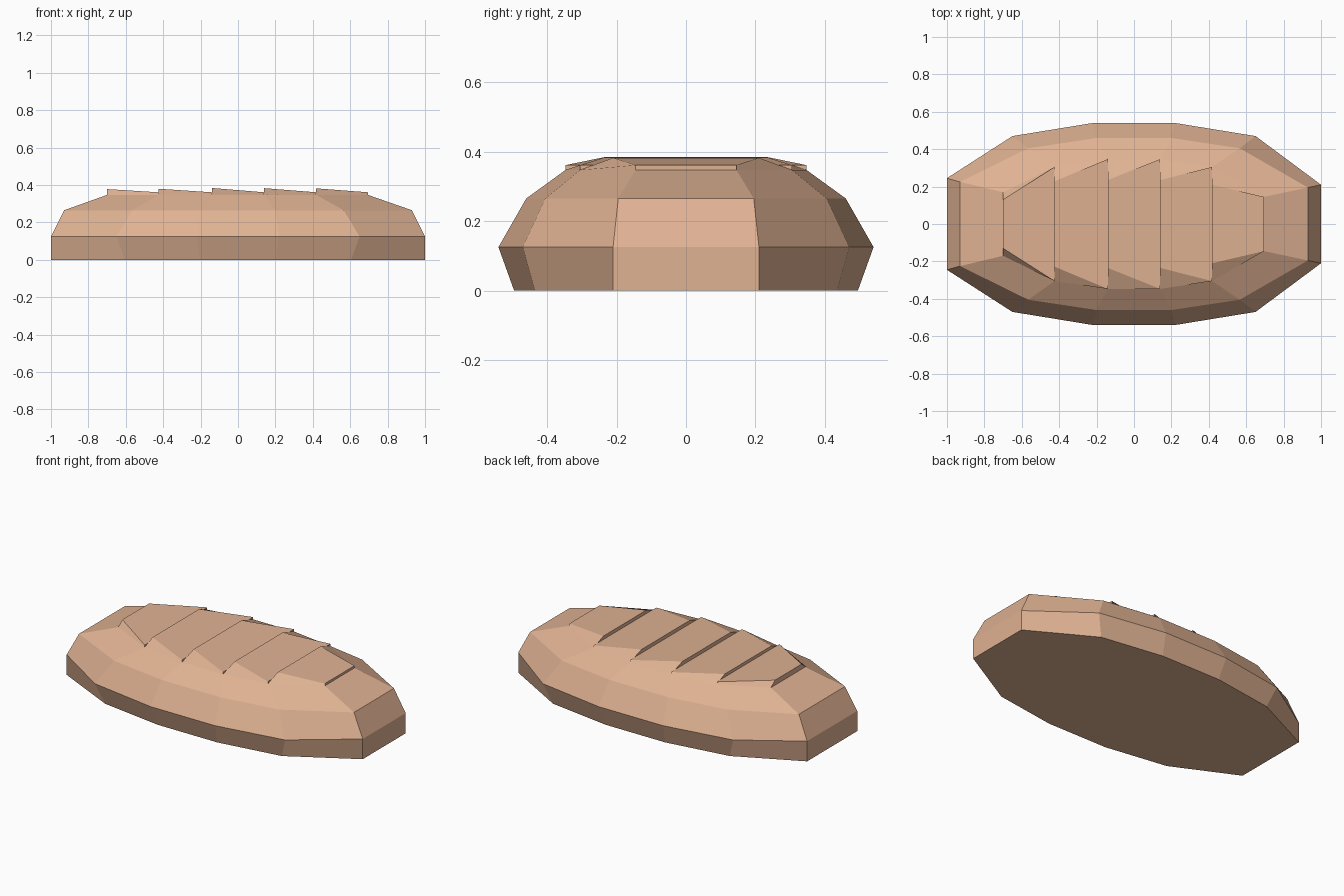
import bpy, bmesh

if "Cube" in bpy.data.objects:
    bpy.data.objects.remove(bpy.data.objects["Cube"])

crust = bpy.data.materials.new("bread_crust")
crust.diffuse_color = (0.74, 0.445, 0.29, 1)
crust.use_nodes = True
crust.node_tree.nodes["Principled BSDF"].inputs["Base Color"].default_value = crust.diffuse_color


def make_object(name, verts, faces):
    bm = bmesh.new()
    vs = [bm.verts.new(v) for v in verts]
    for f in faces:
        bm.faces.new([vs[i] for i in f])
    mesh = bpy.data.meshes.new(name)
    bm.to_mesh(mesh)
    bm.free()
    mesh.materials.append(crust)
    obj = bpy.data.objects.new(name, mesh)
    bpy.context.collection.objects.link(obj)


# Loaf cross-sections: height, x stations, half widths at the stations
levels = [
    (0.0, (-1, -0.605, -0.205, 0.205, 0.605, 1), (0.245, 0.435, 0.495, 0.495, 0.435, 0.21)),
    (0.125, (-1, -0.65, -0.22, 0.22, 0.65, 1), (0.245, 0.47, 0.54, 0.54, 0.47, 0.21)),
    (0.265, (-0.93, -0.565, -0.2, 0.2, 0.565, 0.93), (0.225, 0.405, 0.46, 0.46, 0.405, 0.195)),
    (0.347, (-0.7, -0.425, -0.14, 0.14, 0.418, 0.695), (0.17, 0.305, 0.347, 0.347, 0.305, 0.145)),
]

# Loaf body, open on top where the scored slices sit
verts = []
for z, xs, ys in levels:
    verts += [(x, -y, z) for x, y in zip(xs, ys)]
    verts += [(x, y, z) for x, y in reversed(list(zip(xs, ys)))]
n = 12
faces = [tuple(reversed(range(n)))]
for k in range(len(levels) - 1):
    a, b = k * n, (k + 1) * n
    for i in range(n):
        j = (i + 1) % n
        faces.append((a + i, a + j, b + j, b + i))
make_object("loaf_body", verts, faces)

# Scored crust slices: high and narrow at the left, low and wide at the right
base_z, xs, ys = levels[-1]
left_tops = [(0.13, 0.378), (0.228, 0.38), (0.235, 0.384), (0.235, 0.383), (0.21, 0.382)]
for i, (ly, lz) in enumerate(left_tops):
    x0, x1, y0, y1 = xs[i], xs[i + 1], ys[i], ys[i + 1]
    v = [(x0, -y0, base_z), (x1, -y1, base_z), (x1, y1, base_z), (x0, y0, base_z),
         (x0, -ly, lz), (x1, -y1, 0.361), (x1, y1, 0.361), (x0, ly, lz)]
    f = [(4, 5, 6, 7), (0, 1, 5, 4), (1, 2, 6, 5), (2, 3, 7, 6), (3, 0, 4, 7)]
    make_object("crust_slice_%d" % (i + 1), v, f)
